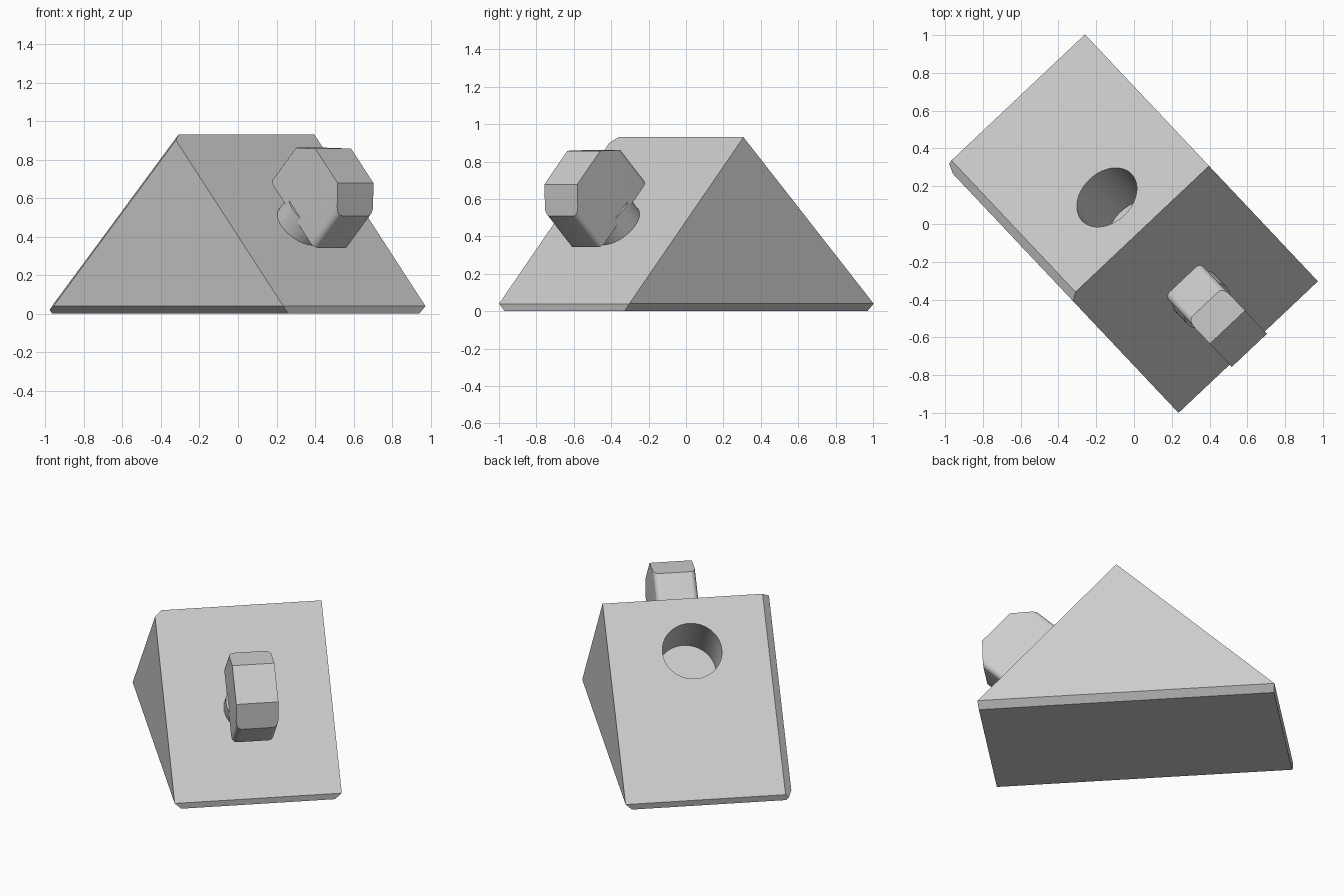
import bpy, bmesh, math
from mathutils import Matrix, Vector

cube = bpy.data.objects.get("Cube")
if cube:
    bpy.data.objects.remove(cube, do_unlink=True)

# One plain grey for everything
grey = bpy.data.materials.new("light_grey")
grey.use_nodes = True
GREY = (0.6, 0.6, 0.6, 1)
grey.diffuse_color = GREY
grey.node_tree.nodes["Principled BSDF"].inputs["Base Color"].default_value = GREY

# Whole model is turned about z; local x runs downhill, local y along the ridge
TURN = Matrix.Rotation(math.radians(-46.66), 4, 'Z')


def on_slope(location, tilt):
    """Frame whose z axis is the normal of a sloping face."""
    return TURN @ Matrix.Translation(location) @ Matrix.Rotation(math.radians(tilt), 4, 'Y')


def cut(bm, point, normal):
    """Slice off everything beyond a plane and cap the cut."""
    bmesh.ops.bisect_plane(bm, geom=bm.verts[:] + bm.edges[:] + bm.faces[:], dist=1e-5,
                           plane_co=point, plane_no=Vector(normal).normalized(),
                           clear_outer=True)
    bmesh.ops.holes_fill(bm, edges=[e for e in bm.edges if e.is_boundary], sides=0)


def finish(name, bm, matrix):
    bmesh.ops.recalc_face_normals(bm, faces=bm.faces[:])
    mesh = bpy.data.meshes.new(name)
    bm.to_mesh(mesh)
    bm.free()
    mesh.materials.append(grey)
    obj = bpy.data.objects.new(name, mesh)
    bpy.context.collection.objects.link(obj)
    obj.matrix_world = matrix
    return obj


def smooth(obj):
    bpy.ops.object.select_all(action='DESELECT')
    obj.select_set(True)
    bpy.context.view_layer.objects.active = obj
    bpy.ops.object.shade_smooth_by_angle(angle=math.radians(30))


def cylinder(name, radius, low, high, matrix):
    bm = bmesh.new()
    bmesh.ops.create_cone(bm, cap_ends=True, segments=64, radius1=radius, radius2=radius,
                          depth=high - low,
                          matrix=Matrix.Translation((0, 0, (low + high) / 2)))
    return finish(name, bm, matrix)


# Wedge body: triangular prism with chamfered foot and one chamfered end edge
START, END, FOOT = -0.515, 0.5, 0.04
bm = bmesh.new()
profile = [(-0.951, 0), (0.926, 0), (0.049, 0.93)]
face = bm.faces.new([bm.verts.new((x, START, z)) for x, z in profile])
extruded = bmesh.ops.extrude_face_region(bm, geom=[face])
bmesh.ops.translate(bm, vec=(0, END - START, 0),
                    verts=[v for v in extruded["geom"] if isinstance(v, bmesh.types.BMVert)])
bmesh.ops.recalc_face_normals(bm, faces=bm.faces[:])
for point, normal in [((0, END, FOOT), (0, 1, -1)),
                      ((0, START, FOOT), (0, -1, -1)),
                      ((0.889, 0, FOOT), (1, 0, -0.1)),
                      ((-0.908, 0, FOOT), (-1, 0, -0.2)),
                      ((0.049, -0.472, 0.93), (-0.681, -0.9, 0.732))]:
    cut(bm, point, normal)
body = finish("wedge_body", bm, TURN)

# Blind round socket in the back slope
cutter = cylinder("socket_cutter", 0.18, -0.35, 0.1, on_slope((-0.202, -0.008, 0.698), -42.9))
cutter.hide_render = True
socket = body.modifiers.new("socket", 'BOOLEAN')
socket.operation = 'DIFFERENCE'
socket.solver = 'EXACT'
socket.object = cutter
bpy.context.view_layer.objects.active = body
bpy.ops.object.modifier_apply(modifier=socket.name)
bpy.data.objects.remove(cutter, do_unlink=True)
smooth(body)

# Peg on the front slope: round stem
peg_frame = on_slope((0.494, -0.015, 0.459), 46.66)
smooth(cylinder("peg_stem", 0.143, -0.03, 0.12, peg_frame))

# Peg head: block with rounded upright edges and two chamfered shoulders
LOW, SHOULDER, TOP, HALF = 0.087, 0.33, 0.45, 0.243
bm = bmesh.new()
bmesh.ops.create_cube(bm, size=1, matrix=Matrix.Translation((0, 0, (LOW + TOP) / 2))
                      @ Matrix.Diagonal((2 * HALF, 0.256, TOP - LOW, 1)))
upright = [e for e in bm.edges if abs(e.verts[0].co.z - e.verts[1].co.z) > 0.1]
bmesh.ops.bevel(bm, geom=upright, offset=0.035, segments=8, profile=0.5, affect='EDGES')
for side in (-1, 1):
    cut(bm, (side * HALF, 0, SHOULDER), (side, 0, 1))
smooth(finish("peg_head", bm, peg_frame))
